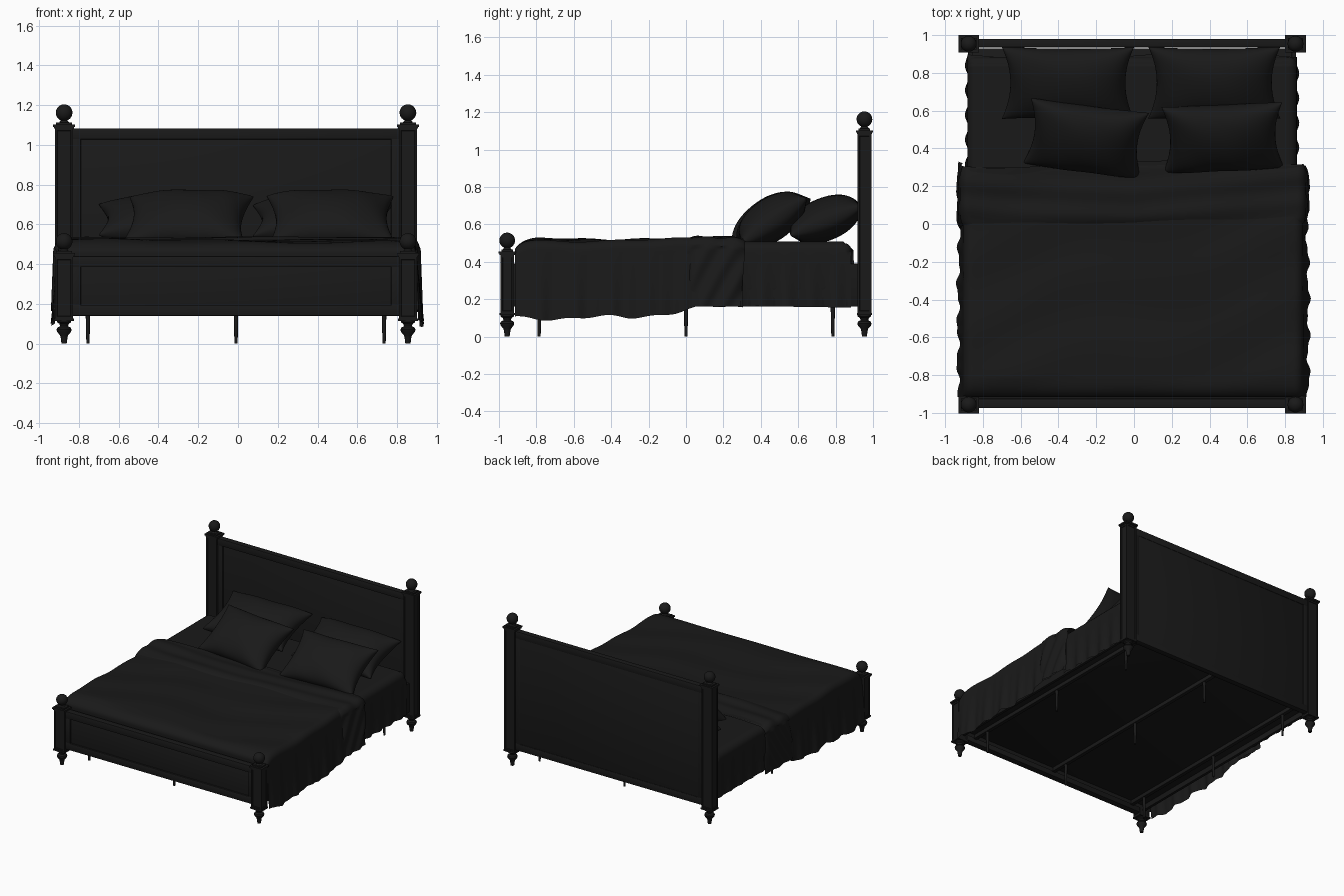
import bpy, bmesh, math
from math import sin, cos, pi, exp
from mathutils import Matrix, Vector

if "Cube" in bpy.data.objects:
    bpy.data.objects.remove(bpy.data.objects["Cube"])

mat = bpy.data.materials.new("black")
mat.diffuse_color = (0.01, 0.01, 0.01, 1)
mat.use_nodes = True
mat.node_tree.nodes["Principled BSDF"].inputs["Base Color"].default_value = mat.diffuse_color
CX = -0.01  # frame centre in x


def finish(name, bm, angle=35):
    bmesh.ops.recalc_face_normals(bm, faces=bm.faces)
    me = bpy.data.meshes.new(name)
    bm.to_mesh(me)
    bm.free()
    ob = bpy.data.objects.new(name, me)
    bpy.context.collection.objects.link(ob)
    me.materials.append(mat)
    bpy.context.view_layer.objects.active = ob
    ob.select_set(True)
    bpy.ops.object.shade_smooth_by_angle(angle=math.radians(angle))
    ob.select_set(False)
    return ob


def add_box(bm, x0, x1, y0, y1, z0, z1):
    m = (Matrix.Translation(((x0 + x1) / 2, (y0 + y1) / 2, (z0 + z1) / 2))
         @ Matrix.Diagonal((x1 - x0, y1 - y0, z1 - z0, 1)))
    return bmesh.ops.create_cube(bm, size=1, matrix=m)["verts"]


def box(name, *dims, bevel=0.004, seg=2):
    bm = bmesh.new()
    add_box(bm, *dims)
    bmesh.ops.bevel(bm, geom=bm.edges[:], offset=bevel, segments=seg, profile=0.5, affect='EDGES')
    return finish(name, bm)


def lathe(bm, x, y, profile, n=24):
    rings = [[bm.verts.new((x + r * cos(2 * pi * i / n), y + r * sin(2 * pi * i / n), z))
              for i in range(n)] for r, z in profile]
    for a, b in zip(rings, rings[1:]):
        for i in range(n):
            j = (i + 1) % n
            bm.faces.new((a[i], a[j], b[j], b[i]))
    bm.faces.new(rings[0][::-1])
    bm.faces.new(rings[-1])


def grid(bm, nu, nv, f):
    vs = [[bm.verts.new(f(i / nu, j / nv)) for i in range(nu + 1)] for j in range(nv + 1)]
    for j in range(nv):
        for i in range(nu):
            bm.faces.new((vs[j][i], vs[j][i + 1], vs[j + 1][i + 1], vs[j + 1][i]))


# corner posts: turned foot, panelled shaft, stepped cap, ball finial
FOOT = [(0.013, 0), (0.017, 0.03), (0.02, 0.042), (0.034, 0.058), (0.038, 0.07),
        (0.034, 0.08), (0.02, 0.088), (0.024, 0.1), (0.036, 0.108), (0.036, 0.116)]


def post(name, x, y, top):
    bm = bmesh.new()
    lathe(bm, x, y, FOOT)
    hx, hy = 0.046, 0.037
    vs = add_box(bm, x - hx, x + hx, y - hy, y + hy, 0.125, top)
    sides = {f for v in vs for f in v.link_faces if abs(f.calc_center_median().z - (top + 0.125) / 2) < 0.01}
    for f in sides:
        bmesh.ops.inset_individual(bm, faces=[f], thickness=0.016)
        bmesh.ops.inset_individual(bm, faces=[f], thickness=0.003, depth=-0.004)
    for e, z0, z1 in ((0.004, 0.115, 0.127), (0.004, top, top + 0.008),
                      (0.009, top + 0.008, top + 0.02), (-0.006, top + 0.02, top + 0.03)):
        add_box(bm, x - hx - e, x + hx + e, y - hy - e, y + hy + e, z0, z1)
    r, zc = 0.042, top + 0.079
    ball = [(0.026, top + 0.028), (0.02, top + 0.036)]
    ball += [(r * sin(a), zc - r * cos(a)) for a in [0.4 + k * (pi - 0.45) / 12 for k in range(13)]]
    lathe(bm, x, y, ball)
    finish(name, bm)


for side, x in (("left", CX - 0.865), ("right", CX + 0.865)):
    post("head_post_" + side, x, 0.954, 1.083)
    post("foot_post_" + side, x, -0.956, 0.435)
    s = -1 if side == "left" else 1
    a, b = sorted((CX + s * 0.845, CX + s * 0.868))
    box("side_rail_" + side, a, b, -0.93, 0.93, 0.16, 0.39)


# headboard and footboard: framed panels with a slim moulding
def board(name, y0, y1, z0, z1, front):
    xa, xb = CX - 0.83, CX + 0.83
    box(name + "_panel", xa, xb, y0 + 0.012, y1 - 0.003, z0 + 0.01, z1 - 0.01)
    box(name + "_top_rail", xa, xb, y0, y1, z1 - 0.055, z1)
    box(name + "_bottom_rail", xa, xb, y0, y1, z0, z0 + 0.055)
    for s, x in (("left", xa), ("right", xb - 0.05)):
        box(f"{name}_stile_{s}", x, x + 0.05, y0 + 0.001, y1 - 0.001, z0 + 0.05, z1 - 0.05)


board("headboard", 0.935, 0.98, 0.14, 1.083, True)
board("footboard", -0.975, -0.925, 0.14, 0.44, True)

# platform, support beams and nine slim legs
box("platform", CX - 0.845, CX + 0.845, -0.93, 0.93, 0.2, 0.25)
for k, x in enumerate((-0.755, -0.01, 0.735)):
    box(f"support_beam_{k}", x - 0.015, x + 0.015, -0.925, 0.925, 0.17, 0.205)
    for j, y in enumerate((-0.785, 0, 0.785)):
        bm = bmesh.new()
        lathe(bm, x, y, [(0.008, 0), (0.012, 0.17)], 12)
        finish(f"support_leg_{k}_{j}", bm)

box("mattress", CX - 0.87, CX + 0.87, -0.9, 0.885, 0.22, 0.5, bevel=0.04, seg=5)


# draped cloth: cross-section goes up one side, over the top and down the other
def drape(u, y, half, top, hem_l, hem_r, flare, r=0.05):
    s = 2 * u - 1
    sg = 1 if s > 0 else -1
    a = abs(s)
    hem = hem_r if sg > 0 else hem_l
    if a < 0.55:
        x, z, side = (half - r) * a / 0.55, top, 0
    elif a < 0.67:
        t = (a - 0.55) / 0.12 * pi / 2
        x, z, side = half - r + r * sin(t), top - r + r * cos(t), 0
    else:
        side = (a - 0.67) / 0.33
        z = top - r + (hem - top + r) * side
        x = half + flare * side
    return x * sg, z, side, sg


def wrinkle(x, y):
    return (0.006 * sin(5 * y + 1.2 * sin(2.3 * x) + 0.5) + 0.004 * sin(17 * y - 4 * x + sin(5 * x))
            + 0.003 * sin(9 * x + 6 * y))


def sheet_pt(u, v):
    y = 0.2 + 0.69 * v
    x, z, side, sg = drape(u, y, 0.872, 0.508 - 0.05 * max(0, v - 0.93) / 0.07,
                           0.17, 0.165 - 0.01 * v, 0.004)
    if side:
        x += sg * 0.009 * side * sin(48 * y + sg)
    return (x + CX, y + 0.008 * sin(12 * x) * (v > 0.97), z)


def cover_pt(u, v):
    # first part of v drops the cloth behind the footboard
    k = (v - 0.12) / 0.88
    foot = max(0, -k) / 0.1364
    k = max(k, 0)
    y = -0.915 + 1.23 * k
    edge = 0.05 * exp(-k * 35)
    lift = max(0, min(1, (y + 0.3) / 0.4))
    wav = 0.01 * sin(11 * y) + 0.006 * sin(27 * y)
    x, z, side, sg = drape(u, y, 0.9, 0.518 - edge, 0.105 + 0.05 * lift + wav,
                           0.1 + 0.055 * lift + wav, 0.028 - 0.012 * lift)
    if side:
        x += sg * side * (0.008 * sin(31 * y + sg + 2 * z) + 0.004 * sin(67 * y + 3 * sg))
    elif not foot:
        z += wrinkle(x, y) * min(1, k * 12)
    if foot:
        z = min(z, 0.468 + (0.17 - 0.468) * foot)
    y += (0.02 * sin(3 * x + 1)) * max(0, k - 0.7) / 0.3
    return (x + 0.001 + CX * 0.5, y, z)


def fold_pt(u, v):
    # turned-back band with slanting pleats and rolled edges
    roll = 0.014 * (1 - (2 * v - 1) ** 6)
    y = 0.0 + 0.31 * v
    x, z, side, sg = drape(u, y, 0.903 + roll, 0.514 + roll, 0.165, 0.16, 0.012)
    pleat = 0.006 * sin(46 * y - 7 * abs(x) * (x > 0) + 3 * x + 9 * side)
    if side:
        x += sg * pleat * 1.2
        y += 0.05 * side * (0.5 - v) * sg
    else:
        z += pleat * 0.7 + wrinkle(x, y) * 0.7
    y += 0.022 * sin(2.6 * x + 1.2) + 0.035 * (x / 0.9) ** 2 - 0.02
    return (x + CX * 0.5, y, z)


for name, fn, nu, nv in (("fitted_sheet", sheet_pt, 80, 70), ("bed_cover", cover_pt, 120, 150),
                         ("cover_fold", fold_pt, 140, 50)):
    bm = bmesh.new()
    grid(bm, nu, nv, fn)
    bmesh.ops.remove_doubles(bm, verts=bm.verts, dist=0.0002)
    finish(name, bm, 60)


# pillows: two puffed grids with pinched edges, welded along the seam
def pillow(name, loc, w, h, t, tilt, turn, ph):
    bm = bmesh.new()
    for sg in (1, -1):
        def f(a, b):
            u, v = sin((a - 0.5) * pi), sin((b - 0.5) * pi)
            puff = (max(0, 1 - u * u) * max(0, 1 - v * v)) ** 0.42
            crease = 1 + 0.05 * sin(7 * u + 4 * v * sg + ph) * (u * u + v * v) * 0.7
            return (w * u * (1 - 0.13 * (1 - v * v)), h * v * (1 - 0.08 * (1 - u * u)),
                    sg * t * puff * crease + 0.012 * sin(3 * u + ph) * u * u)
        grid(bm, 36, 28, f)
    bmesh.ops.remove_doubles(bm, verts=bm.verts, dist=0.0002)
    m = (Matrix.Translation(loc) @ Matrix.Rotation(math.radians(turn), 4, 'Z')
         @ Matrix.Rotation(math.radians(tilt), 4, 'X'))
    bmesh.ops.transform(bm, matrix=m, verts=bm.verts)
    finish(name, bm, 70)


pillow("back_pillow_left", (-0.35, 0.745, 0.628), 0.35, 0.205, 0.115, 22, 0, 0.3)
pillow("back_pillow_right", (0.425, 0.745, 0.628), 0.35, 0.205, 0.115, 22, 0, 1.9)
pillow("front_pillow_left", (-0.255, 0.45, 0.625), 0.315, 0.21, 0.115, 35, -7, 0.9)
pillow("front_pillow_right", (0.47, 0.455, 0.625), 0.32, 0.21, 0.115, 35, 2, 2.6)
